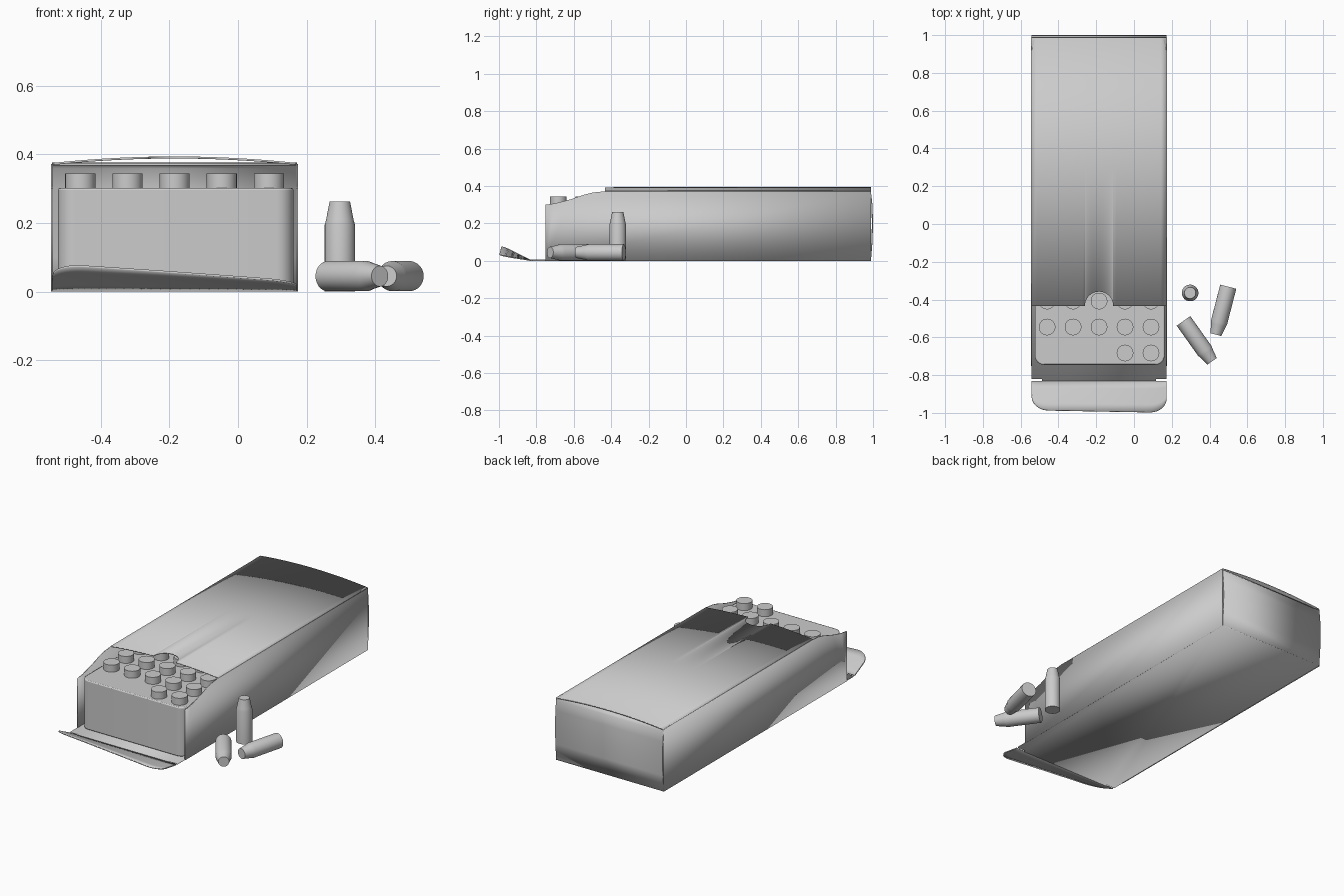
import bpy, bmesh, math
from mathutils import Vector

cube = bpy.data.objects.get("Cube")
if cube:
    bpy.data.objects.remove(cube, do_unlink=True)

grey = bpy.data.materials.new("plain grey")
grey.use_nodes = True
colour = (0.6, 0.6, 0.6, 1)
grey.diffuse_color = colour
grey.node_tree.nodes["Principled BSDF"].inputs["Base Color"].default_value = colour

CARD = 0.006                              # card thickness
LEFT, RIGHT = -0.542, 0.172               # carton sides
MID, HALF = (LEFT + RIGHT) / 2, (RIGHT - LEFT) / 2
BACK, MOUTH, FOLD = 0.988, -0.433, -0.82


def make(name, rows, card=True):
    """Sheet from rows of points; a single row becomes one flat face."""
    bm = bmesh.new()
    grid = [[bm.verts.new(p) for p in row] for row in rows]
    if len(grid) == 1:
        bm.faces.new(grid[0])
    for a, b in zip(grid, grid[1:]):
        for i in range(len(a) - 1):
            bm.faces.new((a[i], a[i + 1], b[i + 1], b[i]))
    bmesh.ops.recalc_face_normals(bm, faces=bm.faces)
    return finish(name, bm, card)


def finish(name, bm, card=False):
    mesh = bpy.data.meshes.new(name)
    bm.to_mesh(mesh)
    bm.free()
    ob = bpy.data.objects.new(name, mesh)
    bpy.context.collection.objects.link(ob)
    mesh.materials.append(grey)
    if card:
        mod = ob.modifiers.new("card", 'SOLIDIFY')
        mod.thickness, mod.offset = CARD, 0
    bpy.ops.object.select_all(action='DESELECT')
    ob.select_set(True)
    bpy.context.view_layer.objects.active = ob
    bpy.ops.object.shade_smooth_by_angle(angle=math.radians(35))
    return ob


# Side walls with the sloping front cut
cut = [(-0.752, 0.3), (-0.7, 0.307), (-0.62, 0.328), (-0.54, 0.355),
       (-0.5, 0.365), (MOUTH, 0.372)]
outline = [(BACK, 0), (-0.752, 0)] + cut + [(BACK, 0.372)]
for name, x in (("right_wall", LEFT), ("left_wall", RIGHT)):
    make(name, [[(x, y, z) for y, z in outline]])

# Floor, with a narrow hinge tongue joining it to the front flap
tongue = 0.055
make("floor", [[(x, y, CARD / 2) for x, y in (
    (LEFT, BACK), (LEFT, FOLD), (LEFT + tongue, FOLD), (LEFT + tongue, FOLD - 0.012),
    (RIGHT - tongue, FOLD - 0.012), (RIGHT - tongue, FOLD), (RIGHT, FOLD), (RIGHT, BACK))]])

# Arched top with a thumb notch
NOTCH = 0.075
xs = [LEFT + 2 * HALF * i / 24 for i in range(25)]
xs = [x for x in xs if abs(x - MID) > NOTCH + 0.005]
xs = sorted(xs + [MID - NOTCH * math.cos(math.pi * i / 16) for i in range(17)])


def top_point(x, y):
    u = (x - MID) / HALF
    return (x, y, 0.372 + 0.019 * (1 - u * u))


def mouth_edge(x):
    return MOUTH + math.sqrt(max(0, NOTCH ** 2 - (x - MID) ** 2))


make("top_panel", [[top_point(x, mouth_edge(x)), top_point(x, 0.3), top_point(x, BACK)]
                   for x in xs])

# Bulged back panel folding into a tuck flap
back = [(0.986, 0.003), (0.994, 0.1), (0.997, 0.2), (0.994, 0.3),
        (0.987, 0.36), (0.975, 0.374), (0.85, 0.37)]
make("back_panel", [[(x, y, z) for y, z in back] for x in (LEFT, RIGHT)])

# Front flap: twisted upward, with rounded outer corners
CORNER = 0.09
START = FOLD - 0.012
rows = []
for i in range(41):
    x = MID - HALF * math.cos(math.pi * i / 40)
    u = (x - LEFT) / (2 * HALF)
    d = max(0, CORNER - (x - LEFT), CORNER - (RIGHT - x)) / CORNER
    tip = -0.985 - 0.014 * u + CORNER * 0.8 * (1 - math.sqrt(max(0, 1 - d * d)))
    lift = 0.08 - 0.055 * u
    rows.append([(x, START + (tip - START) * k / 4,
                  CARD / 2 + lift * (START - tip) / 0.16 * k / 4) for k in range(5)])
make("front_flap", rows)

# Inner tray with rounded front corners
tray_l, tray_r, tray_front, rad = -0.525, 0.162, -0.746, 0.05
plan = [(tray_r, 0.96), (tray_l, 0.96)]
for cx, start in ((tray_l + rad, math.pi), (tray_r - rad, 1.5 * math.pi)):
    for i in range(9):
        a = start + math.pi / 2 * i / 8
        plan.append((cx + rad * math.cos(a), tray_front + rad + rad * math.sin(a)))
bm = bmesh.new()
base = bm.faces.new([bm.verts.new((x, y, CARD)) for x, y in plan])
ext = bmesh.ops.extrude_face_region(bm, geom=[base])
bmesh.ops.translate(bm, vec=(0, 0, 0.302 - CARD),
                    verts=[v for v in ext["geom"] if isinstance(v, bmesh.types.BMVert)])
bmesh.ops.recalc_face_normals(bm, faces=bm.faces)
tray = finish("tray", bm)
bev = tray.modifiers.new("soft edge", 'BEVEL')
bev.width, bev.segments, bev.limit_method = 0.006, 2, 'ANGLE'
bev.angle_limit = math.radians(50)


def lathe(name, profile, origin, axis=(0, 0, 1), sides=32):
    """Capped turned solid; profile is (radius, distance along axis)."""
    turn = Vector((0, 0, 1)).rotation_difference(Vector(axis))
    bm = bmesh.new()
    rings = []
    for r, h in profile:
        ring = []
        for i in range(sides):
            a = 2 * math.pi * i / sides
            p = Vector((r * math.cos(a), r * math.sin(a), h))
            ring.append(bm.verts.new(turn @ p + Vector(origin)))
        rings.append(ring)
    for a, b in zip(rings, rings[1:]):
        for i in range(sides):
            j = (i + 1) % sides
            bm.faces.new((a[i], a[j], b[j], b[i]))
    bm.faces.new(rings[0][::-1])
    bm.faces.new(rings[-1])
    return finish(name, bm)


# Round stubs standing in the tray; the first row is partly used up
PITCH = 0.1375
for row in range(12):
    for col in range(5):
        if row == 0 and col < 3:
            continue
        lathe(f"stub_{row}_{col}", [(0.044, 0.29), (0.044, 0.344)],
              (MID + (col - 2) * PITCH, -0.683 + row * PITCH, 0))

# Three loose pieces: one upright, two lying down
loose = [(0.044, 0), (0.044, 0.195), (0.04, 0.21), (0.03, 0.262)]
lathe("loose_upright", loose, (0.297, -0.365, 0))
lathe("loose_front", loose, (0.262, -0.513, 0.045), (0.147, -0.207, 0))
lathe("loose_side", loose, (0.499, -0.332, 0.045), (-0.064, -0.248, 0))
